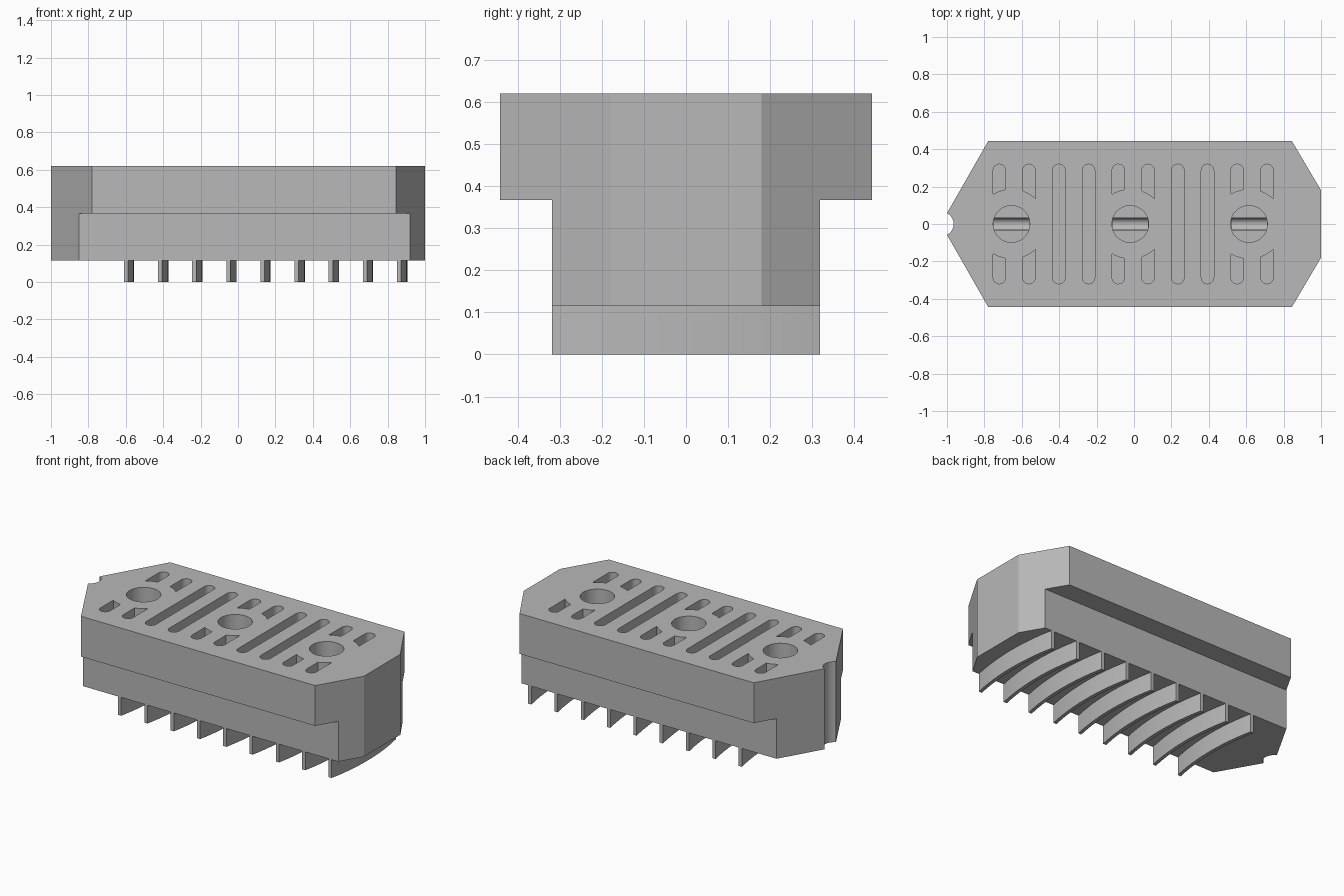
import bpy
import bmesh
from math import sin, cos, pi, sqrt, asin
from mathutils import Matrix

cube = bpy.data.objects.get("Cube")
if cube:
    bpy.data.objects.remove(cube, do_unlink=True)

TOP, STEP, BASE = 0.62, 0.367, 0.115
HALF_TOP, HALF_LOW = 0.4425, 0.318
FLOOR = 0.367

grey = bpy.data.materials.new("plain_grey")
grey.use_nodes = True
grey.diffuse_color = (0.48, 0.48, 0.48, 1)
grey.node_tree.nodes["Principled BSDF"].inputs["Base Color"].default_value = (0.48, 0.48, 0.48, 1)


def arc(cx, cy, r, a0, a1, n):
    return [(cx + r * cos(a0 + (a1 - a0) * i / n),
             cy + r * sin(a0 + (a1 - a0) * i / n)) for i in range(n + 1)]


def add_prism(bm, outline, z0, z1):
    face = bm.faces.new([bm.verts.new((x, y, z0)) for x, y in outline])
    moved = bmesh.ops.extrude_face_region(bm, geom=[face])["geom"]
    verts = [v for v in moved if isinstance(v, bmesh.types.BMVert)]
    bmesh.ops.translate(bm, verts=verts, vec=(0, 0, z1 - z0))


def finish(name, bm):
    bmesh.ops.recalc_face_normals(bm, faces=bm.faces)
    mesh = bpy.data.meshes.new(name)
    bm.to_mesh(mesh)
    bm.free()
    mesh.materials.append(grey)
    obj = bpy.data.objects.new(name, mesh)
    bpy.context.collection.objects.link(obj)
    return obj


def select_only(obj):
    bpy.ops.object.select_all(action='DESELECT')
    obj.select_set(True)
    bpy.context.view_layer.objects.active = obj


def carve(target, cutter):
    cutter.hide_render = True
    mod = target.modifiers.new("carve", 'BOOLEAN')
    mod.operation = 'DIFFERENCE'
    mod.solver = 'EXACT'
    mod.object = cutter
    select_only(target)
    bpy.ops.object.modifier_apply(modifier=mod.name)
    bpy.data.objects.remove(cutter, do_unlink=True)


# Body: pointed block with a round notch down the narrow end
notch = 0.058
spread = asin(notch / 0.065)
outline = [(-0.78, -HALF_TOP), (0.845, -HALF_TOP), (1, -0.18), (1, 0.18),
           (0.845, HALF_TOP), (-0.78, HALF_TOP)]
outline += arc(-1.0293, 0, 0.065, spread, -spread, 14)
bm = bmesh.new()
add_prism(bm, outline, BASE, TOP)
body = finish("body", bm)

# Step along both long sides
bm = bmesh.new()
for s in (-1, 1):
    add_prism(bm, [(-2, s * HALF_LOW), (2, s * HALF_LOW), (2, s), (-2, s)], -1, STEP)
carve(body, finish("step_cutter", bm))

# Round wells and the slots between them
wells = (-0.655, -0.02, 0.615)
slot_r, slot_end, clear = 0.0335, 0.32, 0.187
bm = bmesh.new()
for x in wells:
    add_prism(bm, arc(x, 0, 0.098, 0, 2 * pi, 48)[:-1], FLOOR, 1)
for i in range(10):
    x = -0.72 + 0.159 * i
    cap = arc(x, slot_end - slot_r, slot_r, 0, pi, 10)
    if i % 4 > 1:
        add_prism(bm, cap + [(-(px - x) + x, -py) for px, py in cap], FLOOR, 1)
        continue
    well = min(wells, key=lambda w: abs(w - x))
    inner = []
    for k in range(5):
        px = x - slot_r + 2 * slot_r * k / 4
        inner.append((px, sqrt(clear ** 2 - (px - well) ** 2)))
    for s in (-1, 1):
        add_prism(bm, [(px, s * py) for px, py in cap + inner], FLOOR, 1)
carve(body, finish("slot_cutter", bm))

# Half-round groove across the floor of each well
bm = bmesh.new()
for x in wells:
    place = Matrix.Translation((x, 0, FLOOR)) @ Matrix.Rotation(pi / 2, 4, 'Y')
    bmesh.ops.create_cone(bm, cap_ends=True, segments=24, radius1=0.033,
                          radius2=0.033, depth=0.19, matrix=place)
carve(body, finish("groove_cutter", bm))
select_only(body)
bpy.ops.object.shade_smooth_by_angle(angle=pi / 8)

# Bowed fins under the body
thick, bow = 0.022, 0.033
radius = (HALF_LOW ** 2 + bow ** 2) / (2 * bow)
sweep = asin(HALF_LOW / radius)
front = arc(bow - radius, 0, radius, -sweep, sweep, 16)
profile = [(x + thick, y) for x, y in front] + front[::-1]
for i in range(9):
    left = -0.61 + 0.1825 * i
    bm = bmesh.new()
    add_prism(bm, [(x + left, y) for x, y in profile], 0, BASE)
    fin = finish(f"fin_{i + 1}", bm)
    select_only(fin)
    bpy.ops.object.shade_smooth_by_angle(angle=pi / 8)
